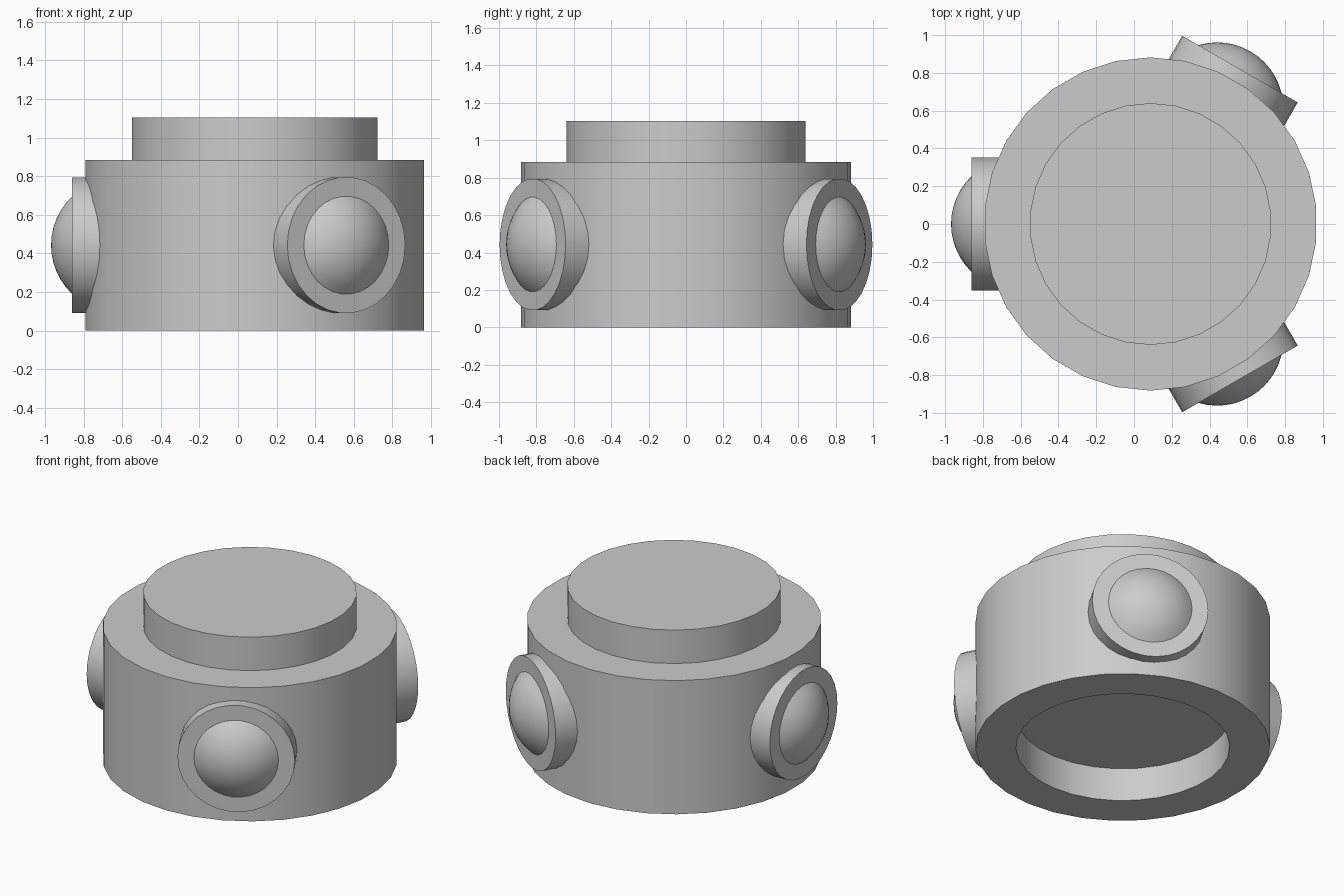
import bpy, bmesh, math
from mathutils import Matrix, Vector

if "Cube" in bpy.data.objects:
    bpy.data.objects.remove(bpy.data.objects["Cube"], do_unlink=True)

SIDES = 30
CENTRE = Vector((0.0875, 0, 0))

grey = bpy.data.materials.new("mid grey")
grey.use_nodes = True
grey.diffuse_color = (0.6, 0.6, 0.6, 1)
grey.node_tree.nodes["Principled BSDF"].inputs["Base Color"].default_value = (0.6, 0.6, 0.6, 1)


def lathe(name, profile, matrix):
    """Turn a (radius, height) profile around the local z axis."""
    bm = bmesh.new()
    # Half a side of offset puts a flat side on the x axis
    turn = Matrix.Rotation(math.pi / SIDES, 3, "Z")
    verts = [bm.verts.new(turn @ Vector((r, 0, z))) for r, z in profile]
    edges = [bm.edges.new(pair) for pair in zip(verts, verts[1:])]
    bmesh.ops.spin(bm, geom=verts + edges, cent=(0, 0, 0), axis=(0, 0, 1),
                   angle=math.tau, steps=SIDES, use_merge=False)
    bmesh.ops.remove_doubles(bm, verts=bm.verts, dist=0.0005)
    bmesh.ops.dissolve_degenerate(bm, edges=bm.edges, dist=0.0005)
    bmesh.ops.recalc_face_normals(bm, faces=bm.faces)
    mesh = bpy.data.meshes.new(name)
    bm.to_mesh(mesh)
    bm.free()
    mesh.materials.append(grey)
    obj = bpy.data.objects.new(name, mesh)
    bpy.context.collection.objects.link(obj)
    obj.matrix_world = matrix
    bpy.ops.object.select_all(action="DESELECT")
    obj.select_set(True)
    bpy.context.view_layer.objects.active = obj
    bpy.ops.object.shade_smooth_by_angle(angle=math.radians(30))
    return obj


# Drum with a raised neck on top and a matching socket underneath
lathe("drum", [(0, 0.22), (0.64, 0.22), (0.64, 0), (0.882, 0), (0.882, 0.883),
               (0.64, 0.883), (0.64, 1.104), (0, 1.104)],
      Matrix.Translation(CENTRE))

# Three round studs, each a collar with a shallow dome
FACE, DOME_R, DOME_H = 0.947, 0.254, 0.109
ball = (DOME_R ** 2 + DOME_H ** 2) / (2 * DOME_H)
spread = math.asin(DOME_R / ball)
dome = [(ball * math.sin(spread * (1 - i / 6)),
         FACE + DOME_H - ball + ball * math.cos(spread * (1 - i / 6)))
        for i in range(7)]
collar = [(0, 0.72), (0.353, 0.72), (0.353, FACE), (DOME_R, FACE)]

for side, degrees in (("right", 180), ("front", -60), ("back", 60)):
    place = (Matrix.Translation(CENTRE + Vector((0, 0, 0.443)))
             @ Matrix.Rotation(math.radians(degrees), 4, "Z")
             @ Matrix.Rotation(math.pi / 2, 4, "Y"))
    lathe(side + "_stud", collar + dome[1:], place)
